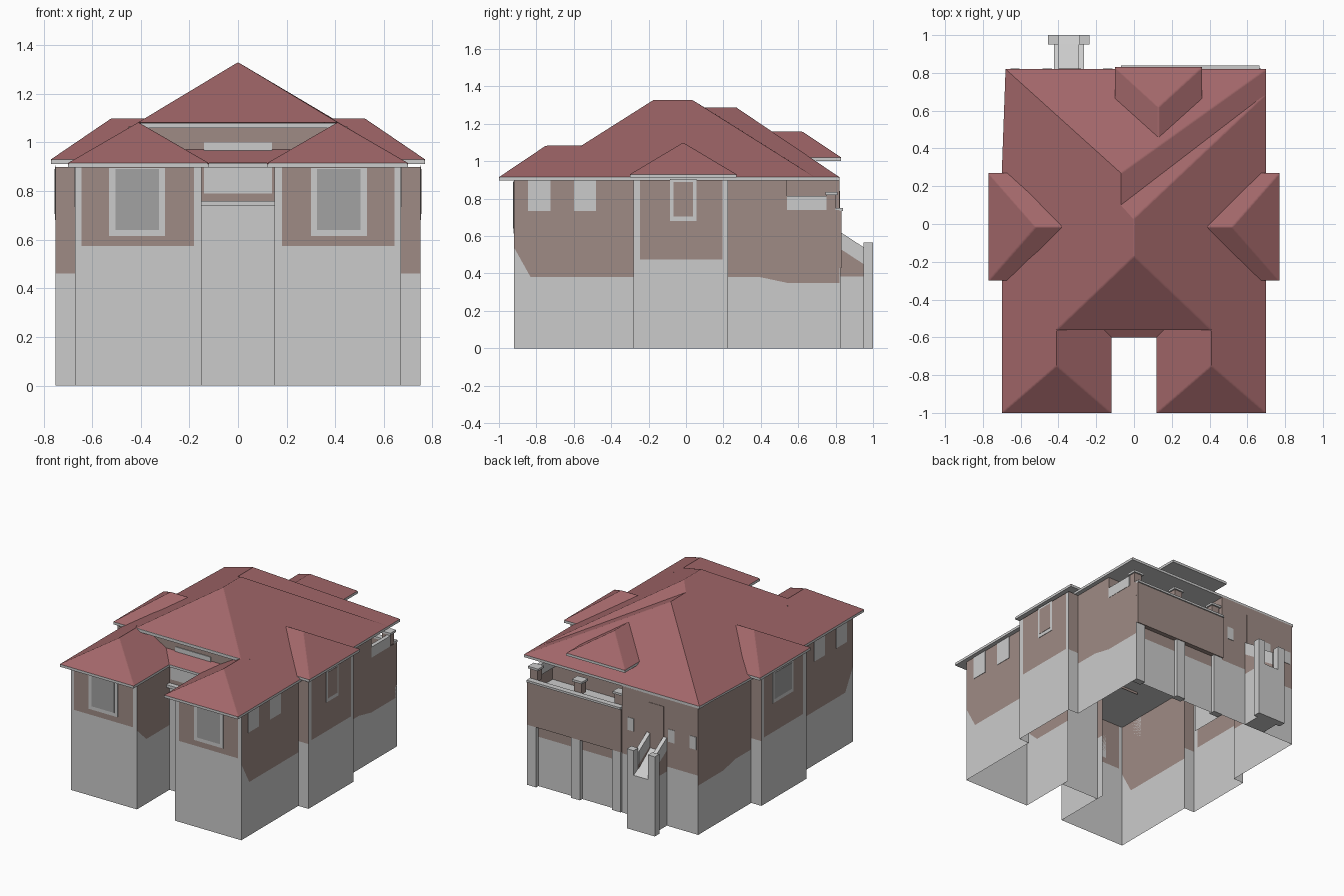
import bpy, bmesh

if "Cube" in bpy.data.objects:
    bpy.data.objects.remove(bpy.data.objects["Cube"])

def material(name, rgb):
    m = bpy.data.materials.new(name)
    m.diffuse_color = (*rgb, 1)
    m.use_nodes = True
    m.node_tree.nodes["Principled BSDF"].inputs["Base Color"].default_value = m.diffuse_color
    return m

RED = material("roof_red", (0.36, 0.135, 0.142))
BROWN = material("wall_brown", (0.345, 0.26, 0.235))
GREY = material("plain_grey", (0.8, 0.8, 0.8))
GLASS = material("window_glass", (0.36, 0.36, 0.36))

def mesh(name, polys, mats, soft_hips=False):
    """polys: list of (points, material slot)"""
    bm = bmesh.new()
    for pts, slot in polys:
        f = bm.faces.new([bm.verts.new(p) for p in pts])
        f.material_index = slot
    bmesh.ops.remove_doubles(bm, verts=bm.verts, dist=0.0004)
    bmesh.ops.recalc_face_normals(bm, faces=bm.faces)
    if soft_hips:
        # round the hips between red slopes a little
        hips = [e for e in bm.edges if len(e.link_faces) == 2
                and all(f.material_index == 0 for f in e.link_faces)
                and e.calc_face_angle(0) > 0.3]
        bmesh.ops.bevel(bm, geom=hips, offset=0.006, segments=3, profile=0.5,
                        affect='EDGES', clamp_overlap=True, material=0)
    me = bpy.data.meshes.new(name)
    bm.to_mesh(me)
    bm.free()
    for m in mats:
        me.materials.append(m)
    ob = bpy.data.objects.new(name, me)
    bpy.context.collection.objects.link(ob)
    return ob

def box(name, x, y, z, mat=GREY):
    prism(name, [(y[0], z[0]), (y[1], z[0]), (y[1], z[1]), (y[0], z[1])], x[0], x[1], mat)

def prism(name, prof, x0, x1, mat=GREY):
    """(y, z) profile extruded along x"""
    n = len(prof)
    a = [(x0, *p) for p in prof]
    b = [(x1, *p) for p in prof]
    polys = [(a, 0), (b, 0)]
    polys += [([a[i], a[(i + 1) % n], b[(i + 1) % n], b[i]], 0) for i in range(n)]
    mesh(name, polys, [mat])

def roof(name, outline, z, tops, drop=0.018):
    """red slopes, grey fascia and flat soffit"""
    polys = [(t, 0) for t in tops]
    n = len(outline)
    for i in range(n):
        p, q = outline[i], outline[(i + 1) % n]
        polys.append(([(*p, z), (*q, z), (*q, z - drop), (*p, z - drop)], 1))
    polys.append(([(*p, z - drop) for p in outline], 1))
    mesh(name, polys, [RED, GREY], True)

def wall(name, p, q, prof, top=0.9, trim=False):
    """one wall face: grey below the (t, z) profile, brown above"""
    at = lambda t, z: (p[0] + (q[0] - p[0]) * t, p[1] + (q[1] - p[1]) * t, z)
    if trim:
        prof = [(prof[0][0], top)] + prof + [(prof[-1][0], top)]
        grey = [(0, 0), (1, 0), (1, top)] + prof[::-1] + [(0, top)]
        brown = prof
    else:
        grey = [(0, 0), (1, 0)] + prof[::-1]
        brown = prof + [(1, top), (0, top)]
    mesh(name, [([at(*c) for c in grey], 0), ([at(*c) for c in brown], 1)], [GREY, BROWN])

def sheet(name, pts, mat):
    mesh(name, [(pts, 0)], [mat])

flat = lambda z: [(0, z), (1, z)]

# mirrored walls, bays and windows
for s, side in ((1, "right"), (-1, "left")):
    P = lambda x, y: (s * x, y)
    def sbox(name, x, y, z, mat=GREY):
        box(side + name, (s * x[0], s * x[1]), y, z, mat)
    wall(side + "_wing_front", P(.15, -.92), P(.67, -.92), [(.06, .575), (.95, .575)], trim=True)
    wall(side + "_wing_inner", P(.15, -.92), P(.15, -.5), [(0, .56), (.25, .46), (1, .46)])
    wall(side + "_wing_outer", P(.67, -.92), P(.67, -.28), [(0, .54), (.14, .38), (1, .38)])
    wall(side + "_bay_front", P(.67, -.28), P(.75, -.28), flat(.46))
    wall(side + "_bay_face", P(.75, -.28), P(.75, .225), [(.07, .475), (.94, .475)], trim=True)
    wall(side + "_bay_back", P(.75, .225), P(.67, .225), flat(.46))
    wall(side + "_rear_side", P(.67, .225), P(.67, .54), [(0, .38), (.55, .38), (1, .35)])
    wall(side + "_rear_corner", P(.67, .54), P(.67, .82), flat(.35), .74 if s > 0 else .9)
    # wing windows
    sbox("_front_window_frame", (.30, .53), (-.923, -.92), (.615, .895))
    sbox("_front_window_glass", (.325, .505), (-.925, -.923), (.64, .89), GLASS)
    for i, y in enumerate((-.785, -.54)):
        sbox("_side_window_%d" % i, (.67, .673), (y - .06, y + .06), (.735, .9))
    # bay window: narrow on the right, wide on the left
    w = 0 if s > 0 else .045
    sbox("_bay_window_frame", (.75, .753), (-.085 - w, .055 + w), (.68, .905))
    sbox("_bay_window_glass", (.753, .755), (-.068 - w, .038 + w), (.705, .89),
         BROWN if s > 0 else GLASS)
    # bay roof
    B = lambda x, y, z: (s * x, y, z)
    e, r = .93, 1.10
    a, b = B(.52, -.015, r), B(.38, -.015, r)
    roof(side + "_bay_roof", [P(.77, -.30), P(.77, .27), P(.64, .27), P(.64, -.30)], e,
         [[B(.77, -.30, e), B(.77, .27, e), a],
          [B(.77, .27, e), B(.64, .27, e), b, a],
          [B(.77, -.30, e), B(.64, -.30, e), b, a]])

# entry: lower wall, ledge, transom window, upper wall and clerestory
wall("entry_wall", (-.15, -.555), (.15, -.555), flat(.76))
sheet("entry_upper_wall", [(-.15, -.555, .76), (.15, -.555, .76), (.15, -.555, .9),
                           (-.15, -.555, .9)], BROWN)
box("entry_ledge", (-.15, .15), (-.59, -.555), (.74, .76))
box("entry_window", (-.14, .14), (-.56, -.556), (.79, .9))
sheet("upper_front_wall", [(-.45, -.5, .88), (.45, -.5, .88), (.45, -.5, 1.065),
                           (-.45, -.5, 1.065)], BROWN)
box("clerestory_window", (-.14, .14), (-.506, -.501), (.965, 1.0))
sheet("entry_roof", [(-.12, -.60, .915), (.12, -.60, .915), (.22, -.50, .97), (-.22, -.50, .97)], RED)
box("entry_roof_fascia", (-.12, .12), (-.60, -.56), (.897, .914))

# main roof with two front wings
e, r, t = .915, 1.083, 1.33
tops = [[(-.41, -.56, r), (.41, -.56, r), (0, -.17, t)],
        [(-.07, .10, 1.287), (0, .03, t), (.70, .69, e)]]
for s in (1, -1):
    C = lambda x, y, z: (s * x, y, z)
    back = [(.70, .69, e)] if s > 0 else [(-.07, .10, 1.287), (-.07, .27, 1.287),
                                          (-.68, .82, e), (-.70, .27, e)]
    tops += [[C(.70, -1, e), C(.12, -1, e), C(.41, -.75, r)],
             [C(.70, -1, e), C(.41, -.75, r), C(.41, -.56, r), C(.70, -.56, e)],
             [C(.70, -.56, e), C(.41, -.56, r), (0, -.17, t), (0, .03, t)] + back,
             [C(.12, -1, e), C(.41, -.75, r), C(.41, -.50, r), C(.12, -.50, e)]]
roof("main_roof", [(.70, -1), (.70, .69), (-.68, .69), (-.70, .27), (-.70, -1), (-.12, -1),
                   (-.12, -.56), (.12, -.56), (.12, -1)], e, tops)
box("upper_front_eave", (-.41, .41), (-.56, -.49), (1.06, r - .002))

# rear roof
b = (-.07, .27, 1.287)
roof("rear_roof", [(-.68, .60), (.70, .60), (.70, .82), (-.68, .82)], e,
     [[(.70, .60, e), (-.07, .10, 1.287), b, (.70, .82, e)],
      [(-.68, .82, e), (.70, .82, e), b]])

# raised hip over the balcony
e, t = 1.02, 1.16
a, b = (.13, .62, t), (.13, .45, t)
roof("rear_dormer_roof", [(-.10, .66), (.36, .66), (.36, .83), (-.10, .83)], e,
     [[(-.10, .83, e), (.36, .83, e), a],
      [(.36, .83, e), (.36, .66, e), b, a],
      [(-.10, .83, e), (-.10, .66, e), b, a]])

# back wall and its small windows
wall("back_wall", (-.67, .82), (-.07, .82), flat(.42))
for i, x in enumerate((-.14, -.46, -.63)):
    box("back_window_%d" % i, (x - .025, x + .025), (.82, .823), (.60, .69))
box("back_door", (-.40, -.28), (.82, .823), (.52, .84), BROWN)

# balcony
wall("under_balcony_wall", (-.07, .80), (.67, .80), flat(.35), .62)
sheet("balcony_floor", [(-.07, .54, .64), (.67, .54, .64), (.67, .82, .64), (-.07, .82, .64)], GREY)
sheet("balcony_back_wall", [(-.07, .54, .64), (.67, .54, .64), (.67, .54, .9), (-.07, .54, .9)], BROWN)
wall("balcony_side_wall", (-.07, .54), (-.07, .82), flat(.42))
box("balcony_panel", (-.07, .665), (.80, .832), (.43, .735), BROWN)
box("balcony_rail", (-.07, .665), (.80, .84), (.735, .75))
box("balcony_side_rail", (.645, .672), (.54, .75), (.74, .815))
for i, x in enumerate((.635, .29, -.03)):
    box("balcony_post_%d" % i, (x - .035, x + .035), (.78, .826), (0, .43))
    box("balcony_pillar_%d" % i, (x - .03, x + .03), (.75, .80), (.74, .82), BROWN)
    box("balcony_pillar_cap_%d" % i, (x - .04, x + .04), (.745, .81), (.82, .835))

# back stair ramp with sloping side walls and end posts
prism("ramp", [(.82, 0), (1.0, 0), (1.0, .39), (.95, .42), (.82, .52)], -.41, -.28)
for i, x in enumerate((-.41, -.28)):
    box("ramp_side_base_%d" % i, (x - .014, x + .014), (.82, .95), (0, .385))
    prism("ramp_side_wall_%d" % i, [(.82, .385), (.95, .385), (.95, .45), (.82, .535)],
          x - .014, x + .014, BROWN)
    prism("ramp_coping_%d" % i, [(.82, .535), (.95, .45), (.95, .54), (.82, .625)], x - .014, x + .014)
for i, x in enumerate((-.428, -.262)):
    box("ramp_post_%d" % i, (x - .027, x + .027), (.95, 1.0), (0, .565))
